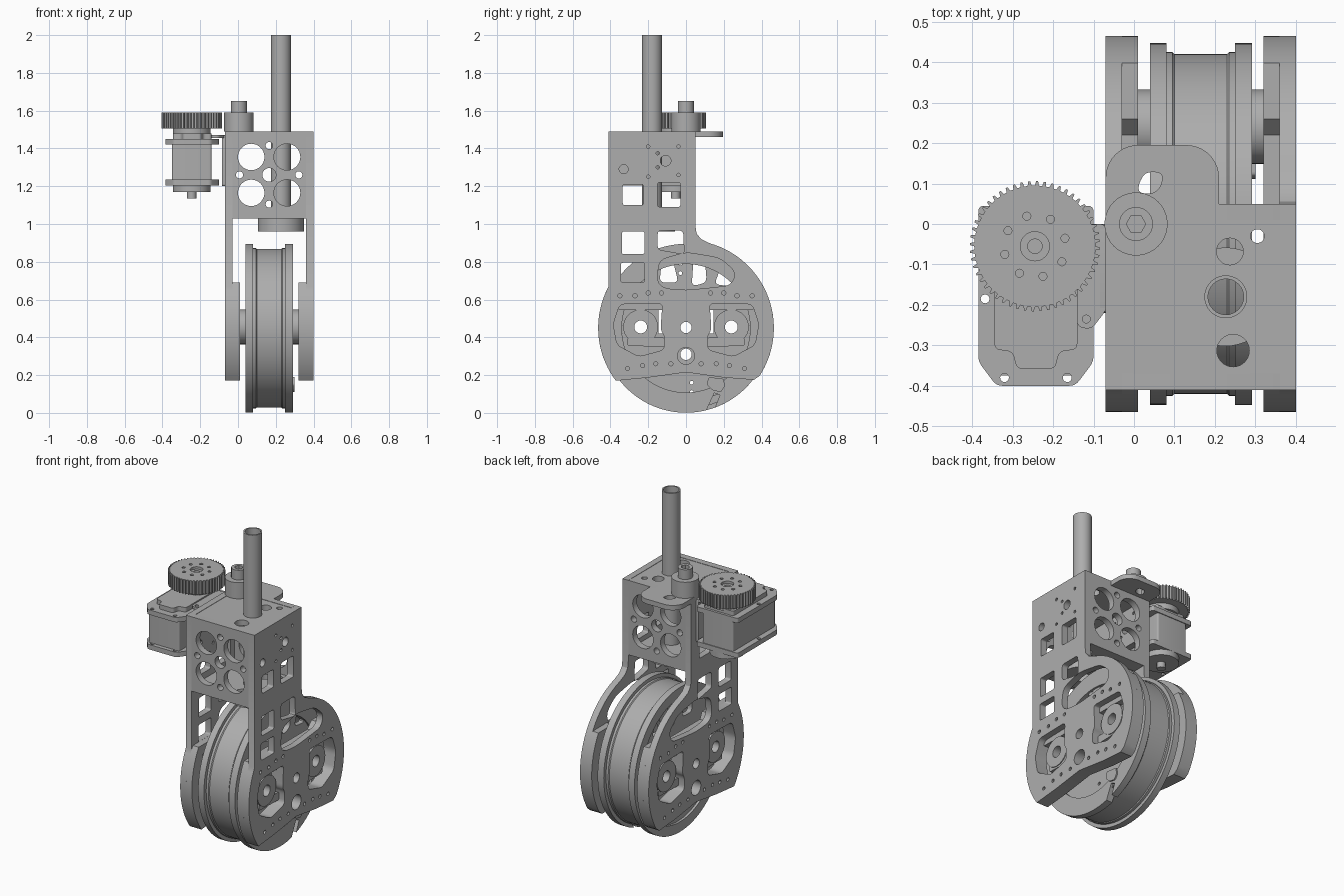
import bpy, bmesh, math
from mathutils import Vector

if "Cube" in bpy.data.objects:
    bpy.data.objects.remove(bpy.data.objects["Cube"], do_unlink=True)

grey = bpy.data.materials.new("plain grey")
grey.diffuse_color = (0.42, 0.42, 0.42, 1)
grey.use_nodes = True
grey.node_tree.nodes["Principled BSDF"].inputs["Base Color"].default_value = (0.42, 0.42, 0.42, 1)


# Outline helpers: each returns a list of 2D points
def arc(u, v, r, a0, a1, n=32):
    steps = [math.radians(a0 + (a1 - a0) * i / n) for i in range(n + 1)]
    return [(u + r * math.cos(a), v + r * math.sin(a)) for a in steps]


def circle(u, v, r, n=32):
    return arc(u, v, r, 0, 360, n)[:-1]


def rounded(pts, r, n=4):
    out = []
    for i, p in enumerate(pts):
        p, a, b = Vector(p), Vector(pts[i - 1]), Vector(pts[(i + 1) % len(pts)])
        s = p + (a - p).normalized() * min(r, (a - p).length * 0.49)
        e = p + (b - p).normalized() * min(r, (b - p).length * 0.49)
        for k in range(n + 1):
            t = k / n
            out.append(tuple(s * (1 - t) ** 2 + p * 2 * t * (1 - t) + e * t * t))
    return out


def rect(u0, u1, v0, v1, r=0.012):
    return rounded([(u0, v0), (u1, v0), (u1, v1), (u0, v1)], r)


def mirror(pts):
    return [(-u, v) for u, v in pts]


# Object helpers
def finish(name, bm):
    bmesh.ops.remove_doubles(bm, verts=bm.verts, dist=1e-5)
    bmesh.ops.recalc_face_normals(bm, faces=bm.faces)
    mesh = bpy.data.meshes.new(name)
    bm.to_mesh(mesh)
    bm.free()
    mesh.materials.append(grey)
    obj = bpy.data.objects.new(name, mesh)
    bpy.context.collection.objects.link(obj)
    bpy.ops.object.select_all(action="DESELECT")
    obj.select_set(True)
    bpy.context.view_layer.objects.active = obj
    bpy.ops.object.shade_smooth_by_angle(angle=math.radians(30))
    return obj


def plate(name, axis, lo, hi, *outlines):
    """Extrude filled outlines from lo to hi along an axis; inner outlines are holes."""
    curve = bpy.data.curves.new(name, "CURVE")
    curve.dimensions, curve.fill_mode = "2D", "BOTH"
    curve.extrude = (hi - lo) / 2
    for pts in outlines:
        spline = curve.splines.new("POLY")
        spline.points.add(len(pts) - 1)
        for point, (u, v) in zip(spline.points, pts):
            point.co = (u, v, 0, 1)
        spline.use_cyclic_u = True
    temp = bpy.data.objects.new("temp", curve)
    bpy.context.collection.objects.link(temp)
    graph = bpy.context.evaluated_depsgraph_get()
    mesh = bpy.data.meshes.new_from_object(temp.evaluated_get(graph))
    bm = bmesh.new()
    bm.from_mesh(mesh)
    bpy.data.objects.remove(temp)
    bpy.data.curves.remove(curve)
    bpy.data.meshes.remove(mesh)
    mid = (lo + hi) / 2
    for vert in bm.verts:
        u, v, w = vert.co
        w += mid
        vert.co = {"x": (w, u, v), "y": (u, w, v), "z": (u, v, w)}[axis]
    return finish(name, bm)


def lathe_x(name, profile, cz, n=96):
    bm = bmesh.new()
    verts = [bm.verts.new((x, 0, cz + r)) for x, r in profile]
    edges = [bm.edges.new((verts[i - 1], verts[i])) for i in range(len(verts))]
    bmesh.ops.spin(bm, geom=verts + edges, cent=(0, 0, cz), axis=(1, 0, 0),
                   angle=math.tau, steps=n, use_merge=True)
    return finish(name, bm)


CZ = 0.448

# Side plates: tall arm running into a round wheel guard
bottom = [(0.2, 0.187), (0.0, 0.215), (-0.2, 0.187)]
motor_window = rounded([(0.125, 0.58), (0.35, 0.575), (0.385, 0.47), (0.365, 0.36),
                        (0.25, 0.298), (0.115, 0.335), (0.115, 0.41), (0.135, 0.44)], 0.025)
crescent = rounded([(-0.155, 0.7), (-0.14, 0.81), (0, 0.85), (0.18, 0.82), (0.265, 0.745),
                    (0.24, 0.675), (0.1, 0.66), (0, 0.65), (-0.12, 0.66)], 0.04)
guard_holes = [motor_window, mirror(motor_window), circle(0, 0.452, 0.03), circle(0, 0.302, 0.045)]
for y, z in [(0.13, 0.635), (0.2, 0.635), (0.27, 0.62), (0.35, 0.62), (0.08, 0.26),
             (0.16, 0.26), (0.23, 0.25), (0.31, 0.235)]:
    guard_holes += [circle(y, z, 0.011, 12), circle(-y, z, 0.011, 12)]
arm_windows = [crescent, rect(-0.335, -0.225, 1.1, 1.21), rect(-0.34, -0.22, 0.84, 0.96),
               rect(-0.345, -0.22, 0.69, 0.795), rect(-0.15, -0.03, 1.09, 1.22),
               rounded([(-0.15, 0.865), (-0.01, 0.84), (-0.015, 0.965), (-0.15, 0.965)], 0.02),
               circle(-0.33, 1.29, 0.024), circle(-0.108, 1.335, 0.028)]
for y, z in [(-0.2, 1.41), (-0.04, 1.41), (-0.15, 1.375), (-0.15, 1.3), (-0.2, 1.25), (-0.04, 1.26)]:
    arm_windows.append(circle(y, z, 0.009, 12))
arm = ([(-0.41, 1.49), (0.05, 1.49), (0.05, 0.99), (0.056, 0.95), (0.08, 0.92)]
       + arc(0, 0.45, 0.465, 74, -33) + [(0.36, 0.175)] + bottom
       + arc(0, 0.45, 0.465, 217, 152, 20))
guard = (arc(0, 0.45, 0.465, 31, -33) + [(0.36, 0.175)] + bottom
         + arc(0, 0.45, 0.465, 217, 149, 20) + [(-0.17, 0.69), (-0.15, 0.648), (0.22, 0.648), (0.26, 0.69)])

# Bearing carrier: ring with shelf and top strip, sitting in each motor window
shelf = rounded([(0.115, 0.35), (0.31, 0.355), (0.31, 0.395), (0.115, 0.4)], 0.01)
for side, outer, inner, hub in (("left", (0.36, 0.4), (0.32, 0.36), (0.27, 0.365)),
                                ("right", (-0.07, -0.03), (-0.03, 0.01), (-0.035, 0.06))):
    plate(side + "_side_plate", "x", *outer, arm, *guard_holes, *arm_windows)
    plate(side + "_wheel_guard", "x", *inner, guard, *guard_holes)
    for end, s in (("front", -1), ("back", 1)):
        plate(f"{side}_{end}_bearing", "x", *hub,
              circle(s * 0.24, 0.455, 0.092), circle(s * 0.24, 0.455, 0.034))
        plate(f"{side}_{end}_bearing_shelf", "x", *inner, [(s * u, v) for u, v in shelf])
        u0, u1 = sorted((s * 0.12, s * 0.36))
        plate(f"{side}_{end}_bearing_strip", "x", *inner, rect(u0, u1, 0.545, 0.6, 0.01))

# Wheel: rim, flanges and two pierced web discs
lathe_x("wheel_rim", [(0.08, 0.425), (0.095, 0.425), (0.1, 0.42), (0.23, 0.42), (0.235, 0.425),
                      (0.25, 0.425), (0.25, 0.385), (0.08, 0.385)], CZ)
plate("right_flange", "x", 0.04, 0.08, circle(0, CZ, 0.447, 96), circle(0, CZ, 0.385, 96))
notched = arc(0, CZ, 0.447, -70, 284, 96) + [(0.15, 0.105), (0.18, 0.095)]
plate("left_flange", "x", 0.25, 0.292, notched, circle(0, CZ, 0.34, 72))
slivers = []
for pts in ([(0.335, 0.42), (0.37, 0.42), (0.365, 0.5), (0.345, 0.57), (0.32, 0.57), (0.34, 0.5)],
            rect(0.122, 0.146, 0.42, 0.55, 0.005)):
    slivers += [pts, mirror(pts)]
web_holes = slivers + [circle(0, 0.452, 0.03), circle(0, 0.31, 0.03),
                       circle(0.24, 0.455, 0.034), circle(-0.24, 0.455, 0.034),
                       rounded([(-0.14, 0.69), (-0.04, 0.69), (-0.07, 0.81), (-0.13, 0.79)], 0.03),
                       rounded([(0.03, 0.67), (0.11, 0.69), (0.1, 0.81), (0.04, 0.815)], 0.03),
                       rounded([(0.15, 0.68), (0.25, 0.67), (0.23, 0.74), (0.19, 0.785)], 0.03)]
web_holes += [circle(y, z, 0.01, 12) for y, z in
              [(-0.03, 0.74), (-0.03, 0.79), (0.03, 0.16), (0.03, 0.11)]]
for side, lo in (("right", 0.055), ("left", 0.25)):
    plate(side + "_wheel_web", "x", lo, lo + 0.03, circle(0, CZ, 0.388, 72), *web_holes)
plate("cable_clip", "x", 0.28, 0.3, rounded([(0.12, 0.19), (0.2, 0.18), (0.205, 0.14),
      (0.185, 0.11), (0.14, 0.12), (0.11, 0.15)], 0.01))

# Upper box: pierced front and back plates, top and floor
face_holes = [circle(x, z, 0.07) for x in (0.07, 0.26) for z in (1.355, 1.165)]
face_holes += [circle(0.165, 1.26, 0.036)]
face_holes += [circle(x, z, 0.019, 16) for x, z in [(0.165, 1.415), (0.165, 1.105), (0.008, 1.26), (0.322, 1.26)]]
for name, lo in (("front_plate", -0.41), ("back_plate", 0.01)):
    plate(name, "y", lo, lo + 0.04, rect(-0.03, 0.36, 1.03, 1.49, 0.001), *face_holes)
top_holes = [circle(0.237, -0.068, 0.033), circle(0.245, -0.313, 0.04), circle(0.305, -0.03, 0.017)]
tube_hole = circle(0.227, -0.18, 0.053)
plate("top_plate", "z", 1.455, 1.488, rect(-0.03, 0.36, -0.37, 0.01, 0.001), tube_hole, *top_holes)
plate("floor_plate", "z", 1.03, 1.06, rect(-0.03, 0.36, -0.37, 0.01, 0.001), tube_hole, *top_holes)
tongue = ([(-0.07, 0.05)] + arc(0.01, 0.115, 0.08, 180, 90, 10)
          + arc(0.13, 0.115, 0.08, 90, 0, 10) + [(0.21, 0.05)])
slot = rounded([(0.005, 0.075), (0.06, 0.075), (0.075, 0.125), (0.04, 0.13), (0.02, 0.12)], 0.03)
plate("top_tongue", "z", 1.46, 1.49, tongue, slot)

# Mast tube with its mounting flange
plate("mast_tube", "z", 1.0, 2.0, tube_hole, circle(0.227, -0.18, 0.044))
plate("mast_flange", "z", 0.96, 1.03, circle(0.227, -0.18, 0.122, 48), circle(0.227, -0.18, 0.044))

# Encoder shaft and collar
plate("shaft_collar", "z", 1.49, 1.59, circle(0.005, 0, 0.078, 40))
plate("shaft", "z", 1.59, 1.62, circle(0.005, 0, 0.042))
plate("shaft_socket", "z", 1.62, 1.65, circle(0.005, 0, 0.042), circle(0.005, 0, 0.024, 6))

# Drive gear
GX, GY, TEETH = -0.245, -0.055, 52
gear = []
for i in range(TEETH):
    for k, r in ((0, 0.15), (0.45, 0.15), (0.6, 0.161), (0.85, 0.161)):
        a = math.tau * (i + k) / TEETH
        gear.append((GX + r * math.cos(a), GY + r * math.sin(a)))
bolts = [(p[0], p[1]) for p in arc(GX, GY, 0.077, 15, 375, 8)[:-1]]
plate("drive_gear", "z", 1.505, 1.59, gear, circle(GX, GY, 0.036), *[circle(u, v, 0.01, 12) for u, v in bolts])
plate("gear_centre", "z", 1.47, 1.575, circle(GX, GY, 0.036), circle(GX, GY, 0.018, 16))
plate("gear_horn", "z", 1.47, 1.505, circle(GX, GY, 0.1, 40))

# Servo motor with flanged end caps and lower idler
plate("servo_body", "z", 1.235, 1.42, rect(-0.35, -0.14, -0.375, 0.04))
cap = rounded([(-0.34, -0.4), (-0.145, -0.4), (-0.1, -0.34), (-0.1, 0.045), (-0.385, 0.045), (-0.385, -0.34)], 0.015)
cap_holes = [circle(x, y, 0.011, 12) for x, y in [(-0.32, -0.38), (-0.165, -0.38), (-0.368, -0.185), (-0.12, -0.185)]]
for name, lo, hi in (("servo_upper_cap", 1.42, 1.45), ("servo_lower_cap", 1.205, 1.235)):
    plate(name, "z", lo, hi, cap, *cap_holes)
plate("servo_cover", "z", 1.45, 1.478, rounded(
    [(-0.345, -0.31), (-0.3, -0.315), (-0.29, -0.358), (-0.195, -0.358), (-0.185, -0.315),
     (-0.14, -0.31), (-0.14, 0.03), (-0.345, 0.03)], 0.015))
plate("idler_disc", "z", 1.17, 1.205, circle(GX, GY, 0.1, 40))
plate("idler_screw", "z", 1.135, 1.17, circle(GX, GY, 0.025, 16))

# Bracket joining the servo to the box
plate("servo_bracket_wall", "x", -0.084, -0.07, rect(-0.22, 0.0, 1.2, 1.47))
plate("servo_bracket_tab", "z", 1.455, 1.47, rounded(
    [(-0.14, 0.0), (-0.07, 0.0), (-0.07, -0.215), (-0.105, -0.26), (-0.14, -0.255)], 0.015),
    circle(-0.118, -0.235, 0.01, 12))
